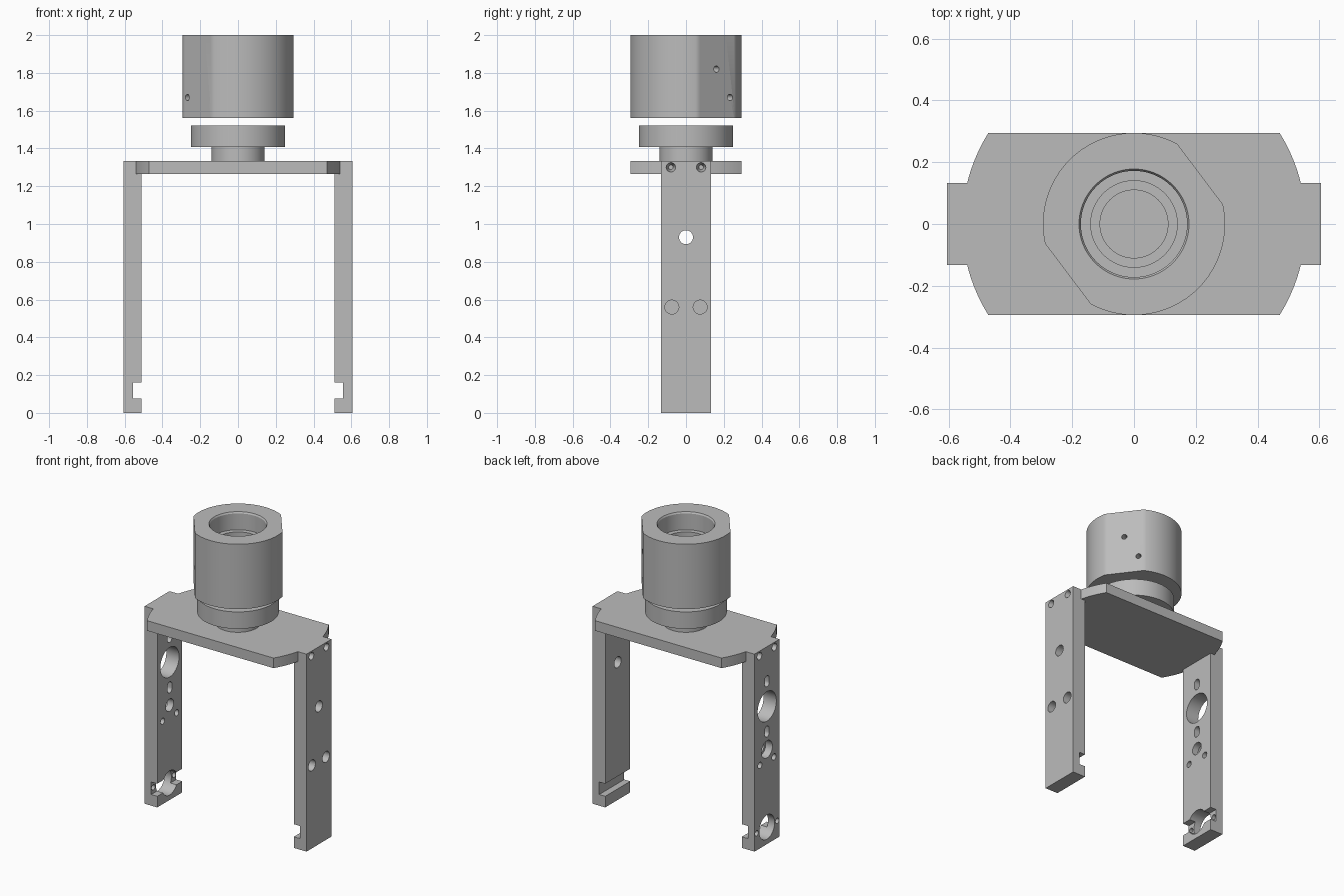
import bpy, bmesh
from math import pi, sin, cos, radians, sqrt, asin
from mathutils import Matrix, Vector

cube = bpy.data.objects.get("Cube")
if cube:
    bpy.data.objects.remove(cube, do_unlink=True)

grey = bpy.data.materials.new("machined_grey")
grey.use_nodes = True
grey.diffuse_color = (0.5, 0.5, 0.5, 1)
grey.node_tree.nodes["Principled BSDF"].inputs["Base Color"].default_value = (0.5, 0.5, 0.5, 1)


def make(name, bm):
    bmesh.ops.recalc_face_normals(bm, faces=bm.faces)
    mesh = bpy.data.meshes.new(name)
    bm.to_mesh(mesh)
    bm.free()
    mesh.materials.append(grey)
    ob = bpy.data.objects.new(name, mesh)
    bpy.context.collection.objects.link(ob)
    return ob


def prism(name, points, direction):
    """Closed outline extruded along a direction."""
    bm = bmesh.new()
    face = bm.faces.new([bm.verts.new(p) for p in points])
    new = bmesh.ops.extrude_face_region(bm, geom=[face])["geom"]
    verts = [g for g in new if isinstance(g, bmesh.types.BMVert)]
    bmesh.ops.translate(bm, verts=verts, vec=direction)
    return make(name, bm)


def lathe(name, profile, steps=72):
    """Closed (radius, height) profile turned about z."""
    bm = bmesh.new()
    rings = [[bm.verts.new((r * cos(2 * pi * i / steps), r * sin(2 * pi * i / steps), z))
              for r, z in profile] for i in range(steps)]
    n = len(profile)
    for i in range(steps):
        a, b = rings[i], rings[(i + 1) % steps]
        for j in range(n):
            k = (j + 1) % n
            bm.faces.new((a[j], b[j], b[k], a[k]))
    return make(name, bm)


def cut(ob, cutter):
    cutter.hide_render = True
    mod = ob.modifiers.new("cut", "BOOLEAN")
    mod.operation = "DIFFERENCE"
    mod.solver = "EXACT"
    mod.object = cutter
    bpy.context.view_layer.objects.active = ob
    bpy.ops.object.modifier_apply(modifier=mod.name)
    bpy.data.objects.remove(cutter, do_unlink=True)


def drill(ob, start, end, r, tip=None, stretch=0, steps=28):
    """Round hole from start to end; tip sets a tapered end radius, stretch makes a slot."""
    start, end = Vector(start), Vector(end)
    axis = end - start
    bm = bmesh.new()
    bmesh.ops.create_cone(bm, cap_ends=True, segments=steps, radius1=r,
                          radius2=r if tip is None else tip, depth=axis.length)
    turn = axis.to_track_quat("Z", "Y").to_matrix().to_4x4()
    bm.transform(Matrix.Translation((start + end) / 2) @ turn)
    mid = (start.z + end.z) / 2
    for v in bm.verts:
        if stretch:
            v.co.z += stretch if v.co.z > mid else -stretch
    cut(ob, make("drill_cutter", bm))


def smooth(ob):
    bpy.ops.object.select_all(action="DESELECT")
    ob.select_set(True)
    bpy.context.view_layer.objects.active = ob
    bpy.ops.object.shade_smooth_by_angle(angle=radians(30))


# Legs: notched bar with shared foot bearing and top screws
IN, OUT, HALF, TOP, UNDER = 0.51, 0.605, 0.133, 1.333, 1.265
for s, side in ((1, "left"), (-1, "right")):
    profile = [(IN, 0), (OUT, 0), (OUT, TOP), (IN, TOP), (IN, 0.16),
               (0.555, 0.16), (0.555, 0.075), (IN, 0.075)]
    leg = prism(side + "_leg", [(s * x, -HALF, z) for x, z in profile], (0, 2 * HALF, 0))

    def through(y, z, r, stretch=0):
        drill(leg, (s * 0.65, y, z), (s * 0.45, y, z), r, stretch=stretch)

    def counterbore(y, z, r, inner):
        through(y, z, inner)
        drill(leg, (s * 0.65, y, z), (s * 0.555, y, z), r)

    through(0, 0.115, 0.082)
    for e in (-1, 1):
        through(e * 0.11, 0.115, 0.018)
        counterbore(e * 0.075, 0.56, 0.037, 0.021)
        drill(leg, (s * 0.61, e * 0.08, 1.3), (s * 0.55, e * 0.08, 1.3), 0.026, 0.012)
    if s > 0:
        through(0, 0.93, 0.037)
    else:
        through(0, 0.93, 0.1)
        through(0, 1.1, 0.024, 0.013)
        through(0, 0.76, 0.024, 0.013)
        counterbore(0, 0.64, 0.058, 0.042)
    smooth(leg)

# Bridge plate: disc trimmed front and back, notched for the legs
R, DEPTH = 0.556, 0.295
lo, hi = asin(HALF / R), asin(DEPTH / R)
quarter = [(IN, HALF)] + [(R * cos(lo + (hi - lo) * i / 10), R * sin(lo + (hi - lo) * i / 10))
                          for i in range(11)]
outline = quarter + [(-x, y) for x, y in reversed(quarter)]
outline += [(-x, -y) for x, y in quarter] + [(x, -y) for x, y in reversed(quarter)]
plate = prism("bridge_plate", [(x, y, UNDER) for x, y in outline], (0, 0, TOP - UNDER))
holes = [(0, 0, 0.095), (0.36, 0, 0.055)]
for e in (-1, 1):
    holes += [(e * 0.43, 0.208, 0.017), (e * 0.43, -0.208, 0.017), (0, e * 0.245, 0.017),
              (e * 0.15, 0, 0.017), (e * 0.235, 0, 0.017)]
for x, y, r in holes:
    drill(plate, (x, y, 1.4), (x, y, 1.2), r, steps=48 if r > 0.05 else 24)
smooth(plate)

# Flanged collar standing on the plate
collar = lathe("flanged_collar", [(0.11, TOP), (0.14, TOP), (0.14, 1.408), (0.25, 1.408),
                                  (0.25, 1.522), (0.11, 1.522)])
smooth(collar)

# Upper housing: stepped bore, two flats, screw holes
housing = lathe("upper_housing", [(0.178, 2), (0.295, 2), (0.295, 1.562), (0.14, 1.562),
                                  (0.14, 1.88), (0.172, 1.88), (0.172, 1.99)])
angle = radians(37)
for s in (1, -1):
    n = Vector((cos(angle), sin(angle), 0)) * s
    t = Vector((-n.y, n.x, 0))
    corners = [n * d + t * w + Vector((0, 0, 1.5)) for d, w in
               ((0.268, -0.4), (0.4, -0.4), (0.4, 0.4), (0.268, 0.4))]
    cut(housing, prism("flat_cutter", corners, (0, 0, 0.6)))
    for w, z in ((0, 1.82), (-0.09, 1.67), (0.09, 1.67)):
        p = t * w + Vector((0, 0, z))
        drill(housing, p + n * 0.3, p + n * 0.2, 0.017)
for k in range(4):
    a = angle + k * pi / 2
    x, y = 0.208 * cos(a), 0.208 * sin(a)
    drill(housing, (x, y, 2.02), (x, y, 1.92), 0.019)
smooth(housing)
